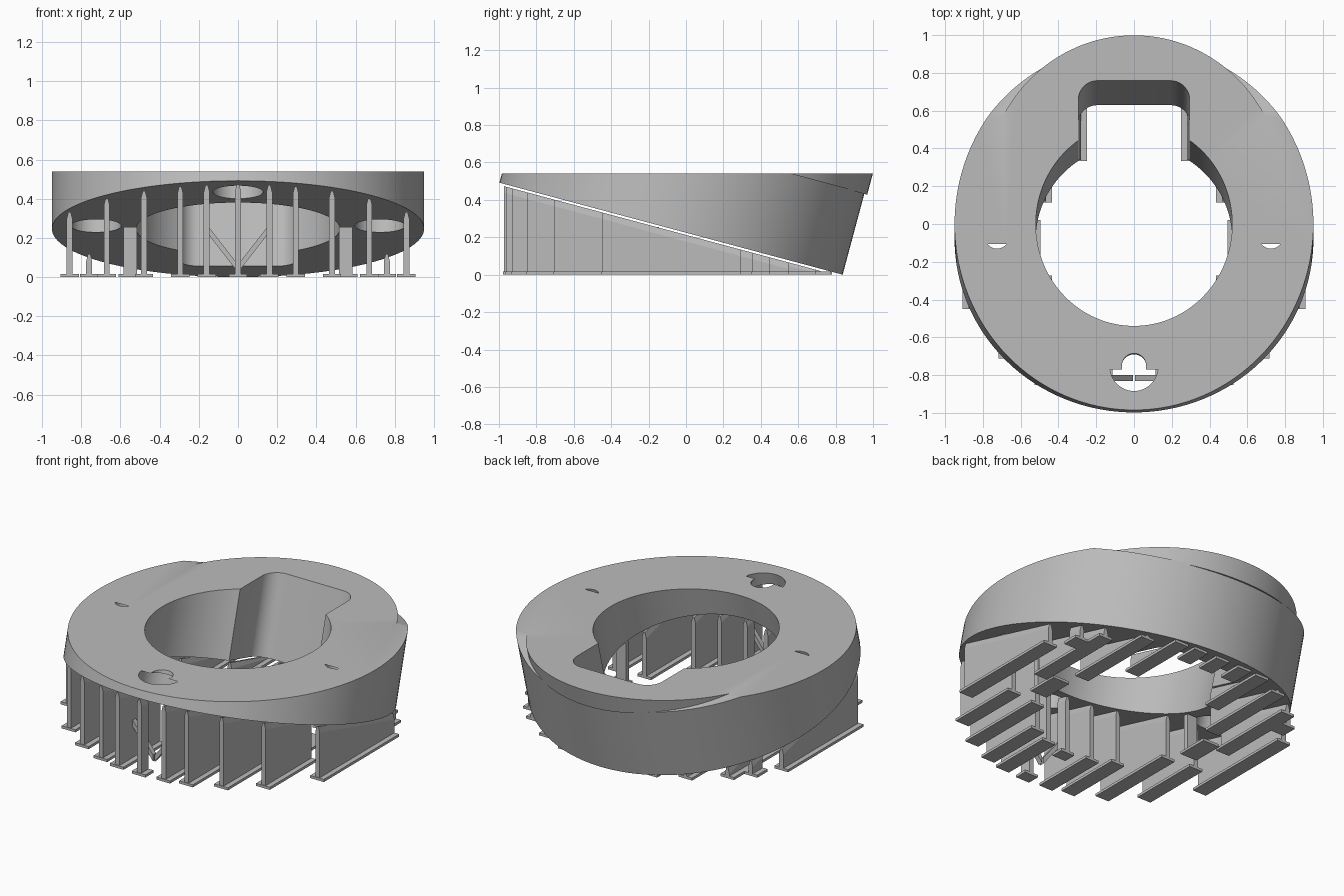
import bpy
import bmesh
from math import radians, sin, cos, tan, pi, sqrt
from mathutils import Matrix, Vector

if "Cube" in bpy.data.objects:
    bpy.data.objects.remove(bpy.data.objects["Cube"], do_unlink=True)

TILT = radians(15)
MID_Y, MID_Z, TOP = -0.08, 0.246, 0.54
R_OUT, R_IN, POCKET_R = 0.95, 0.52, 0.128
FRAME = Matrix.Translation((0, MID_Y, MID_Z)) @ Matrix.Rotation(-TILT, 4, 'X')

grey = bpy.data.materials.new("plain grey")
grey.use_nodes = True
colour = (0.5, 0.5, 0.5, 1)
grey.diffuse_color = colour
grey.node_tree.nodes["Principled BSDF"].inputs["Base Color"].default_value = colour


def finish(name, bm):
    bmesh.ops.recalc_face_normals(bm, faces=bm.faces)
    mesh = bpy.data.meshes.new(name)
    bm.to_mesh(mesh)
    bm.free()
    mesh.materials.append(grey)
    ob = bpy.data.objects.new(name, mesh)
    bpy.context.collection.objects.link(ob)
    return ob


def add_prism(bm, start, end):
    """Solid between two matching end outlines."""
    a = [bm.verts.new(p) for p in start]
    b = [bm.verts.new(p) for p in end]
    n = len(a)
    bm.faces.new(a)
    bm.faces.new(b[::-1])
    for i in range(n):
        bm.faces.new((a[i], b[i], b[(i + 1) % n], a[(i + 1) % n]))


def tilted(name, outline, z0, z1):
    """Outline extruded along the tilted axis."""
    bm = bmesh.new()
    add_prism(bm, *[[FRAME @ Vector((x, v, z)) for x, v in outline] for z in (z0, z1)])
    return finish(name, bm)


def circle(r, x=0, v=0, n=128):
    return [(x + r * cos(2 * pi * i / n), v + r * sin(2 * pi * i / n)) for i in range(n)]


def boolean(ob, cutter, op):
    mod = ob.modifiers.new(op, 'BOOLEAN')
    mod.operation, mod.object, mod.solver = op, cutter, 'EXACT'
    bpy.context.view_layer.update()
    result = bpy.data.meshes.new_from_object(ob.evaluated_get(bpy.context.evaluated_depsgraph_get()))
    ob.modifiers.clear()
    ob.data = result
    bpy.data.objects.remove(cutter, do_unlink=True)


# Tilted body with a smaller raised disc towards the back
ring = tilted("wedge_ring", circle(R_OUT), 0, 0.452)
boolean(ring, tilted("raised_disc", circle(0.79, 0, 0.176), 0.447, 0.9), 'UNION')

# Level top
bm = bmesh.new()
bmesh.ops.create_cube(bm, size=3, matrix=Matrix.Translation((0, 0, TOP + 1.5)))
boolean(ring, finish("top_cutter", bm), 'DIFFERENCE')

# Round opening with a round-cornered notch at the back
boolean(ring, tilted("opening_cutter", circle(R_IN), -0.3, 1), 'DIFFERENCE')
NOTCH_W, NOTCH_V, FILLET = 0.295, 0.734, 0.1
notch = [(-NOTCH_W, 0), (NOTCH_W, 0)]
for side, turn in ((1, 0), (-1, pi / 2)):
    for i in range(13):
        a = turn + i * pi / 24
        notch.append((side * (NOTCH_W - FILLET) + FILLET * cos(a), NOTCH_V - FILLET + FILLET * sin(a)))
boolean(ring, tilted("notch_cutter", notch, -0.3, 1), 'DIFFERENCE')

# Three stepped pockets from below
for x, v in ((0, -0.725), (0.725, -0.06), (-0.725, -0.06)):
    boolean(ring, tilted("pocket_cutter", circle(POCKET_R, x, v, 64), -0.1, 0.105), 'DIFFERENCE')
    boolean(ring, tilted("bore_cutter", circle(0.065, x, v, 48), -0.1, 0.277), 'DIFFERENCE')

bpy.ops.object.select_all(action='DESELECT')
ring.select_set(True)
bpy.context.view_layer.objects.active = ring
bpy.ops.object.shade_smooth_by_angle(angle=radians(30))


def underside(y):
    return MID_Z - (y - MID_Y) * tan(TILT)


def add_box(bm, x0, x1, y0, y1, z0, z1):
    add_prism(bm, *[[(x0, y0, z), (x1, y0, z), (x1, y1, z), (x0, y1, z)] for z in (z0, z1)])


def support_wall(name, x, y0, y1):
    """Thin fin with a tapered top edge on a flat foot."""
    bm = bmesh.new()
    add_box(bm, x - 0.047, x + 0.047, y0, min(y1, 0.78), 0, 0.016)
    y1 = min(y1, 0.72)
    ends = []
    for y in (y0 + 0.005, y1):
        top = underside(y) - 0.012
        shoulder = max(top - 0.035, 0.012)
        half = [(0.015, 0.01), (0.015, shoulder), (0.006, top)]
        ends.append([(x + w, y, z) for w, z in half] + [(x - w, y, z) for w, z in half[::-1]])
    if y1 - y0 > 0.03:
        add_prism(bm, *ends)
    finish(name, bm)


# Rows of support walls under the ring, broken at the opening and pockets
for x in (-0.86, -0.67, -0.48, -0.295, -0.16, 0, 0.16, 0.295, 0.48, 0.67, 0.86):
    outer = sqrt(R_OUT ** 2 - x * x) - 0.02
    inner = sqrt(R_IN ** 2 - x * x) if abs(x) < R_IN else 0
    back = NOTCH_V if abs(x) < 0.29 else inner
    spans = [(-outer, -inner), (back, outer)] if inner else [(-outer, outer)]
    if x == 0:
        spans = [(-outer, -0.85), (-0.6, -inner), (back, outer)]
    if abs(x) == 0.67:
        spans = [(-outer, -0.18), (0.06, outer)]
    for v0, v1 in spans:
        support_wall("support_wall", x, MID_Y + v0 * cos(TILT), MID_Y + v1 * cos(TILT))

for side in (-1, 1):
    support_wall("short_support", side * 0.76, 0.35, 0.45)

    # Small crosswise post beside the opening
    bm = bmesh.new()
    add_box(bm, side * 0.515, side * 0.585, -0.175, -0.145, 0.01, 0.255)
    add_box(bm, side * 0.495, side * 0.61, -0.18, 0.02, 0, 0.016)
    finish("side_post", bm)

    # Diagonal brace near the front
    bm = bmesh.new()
    add_prism(bm, *[[(side * x, y, z) for x, z in ((0.005, 0.03), (0.145, 0.21), (0.145, 0.25), (0.005, 0.07))]
                    for y in (-0.83, -0.8)])
    finish("diagonal_brace", bm)
